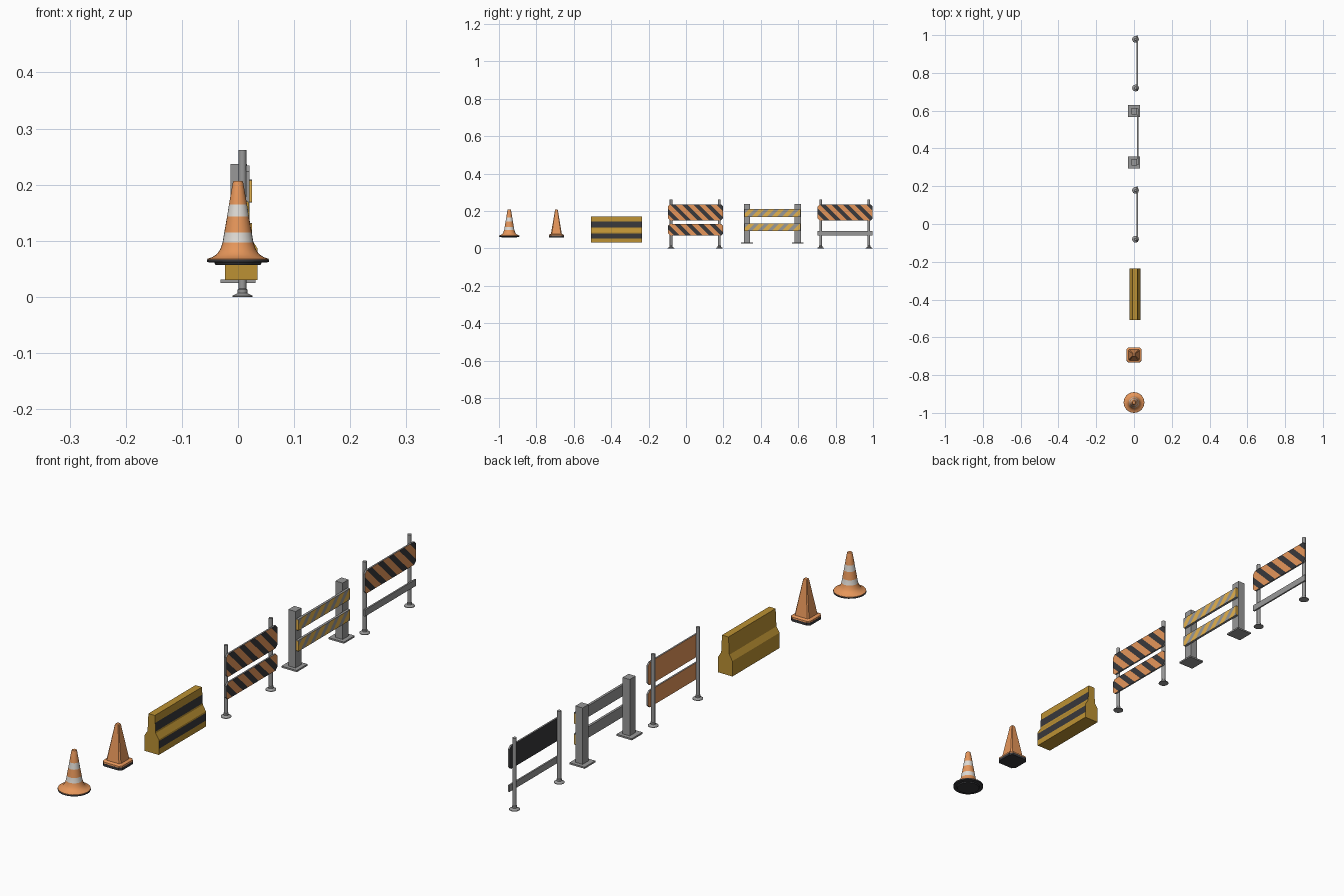
import bpy, bmesh, math
from mathutils import Vector

if "Cube" in bpy.data.objects:
    bpy.data.objects.remove(bpy.data.objects["Cube"])


def mat(name, r, g, b):
    lin = [((c / 255 + 0.055) / 1.055) ** 2.4 for c in (r, g, b)]
    m = bpy.data.materials.new(name)
    m.diffuse_color = (*lin, 1)
    m.use_nodes = True
    m.node_tree.nodes["Principled BSDF"].inputs["Base Color"].default_value = m.diffuse_color
    return m


ORANGE = mat("orange", 230, 150, 90)
DARK = mat("dark_rubber", 56, 56, 59)
WHITE = mat("reflective_white", 222, 218, 212)
YELLOW = mat("barrier_yellow", 188, 145, 51)
GOLD = mat("board_yellow", 228, 178, 78)
GREY = mat("steel_grey", 152, 152, 152)


def finish(bm, name, mats, loc=(0, 0, 0), smooth=False):
    bmesh.ops.recalc_face_normals(bm, faces=bm.faces)
    me = bpy.data.meshes.new(name)
    bm.to_mesh(me)
    bm.free()
    for m in mats:
        me.materials.append(m)
    ob = bpy.data.objects.new(name, me)
    ob.location = loc
    bpy.context.collection.objects.link(ob)
    if smooth:
        bpy.ops.object.select_all(action='DESELECT')
        ob.select_set(True)
        bpy.context.view_layer.objects.active = ob
        bpy.ops.object.shade_smooth_by_angle(angle=math.radians(35))
    return ob


def rings(bm, loops):
    """Skin a stack of equal-length point loops, with both ends capped."""
    vs = [[bm.verts.new(p) for p in loop] for loop in loops]
    n = len(vs[0])
    for a, b in zip(vs, vs[1:]):
        for i in range(n):
            j = (i + 1) % n
            bm.faces.new((a[i], a[j], b[j], b[i]))
    bm.faces.new(vs[0][::-1])
    bm.faces.new(vs[-1])


def lathe(name, prof, mats, loc, n=24, rule=None):
    bm = bmesh.new()
    rings(bm, [[(r * math.cos(2 * math.pi * i / n), r * math.sin(2 * math.pi * i / n), z)
                for i in range(n)] for r, z in prof])
    for f in bm.faces:
        if rule:
            f.material_index = rule(f.calc_center_median().z)
    return finish(bm, name, mats, loc, True)


def square_stack(name, prof, mats, loc):
    """Stack of chamfered squares, each given as (half width, chamfer, z)."""
    bm = bmesh.new()
    loops = []
    for h, c, z in prof:
        k = h - c
        loops.append([(h, -k, z), (h, k, z), (k, h, z), (-k, h, z),
                      (-h, k, z), (-h, -k, z), (-k, -h, z), (k, -h, z)])
    rings(bm, loops)
    return finish(bm, name, mats, loc)


def box(name, lo, hi, m):
    bm = bmesh.new()
    bmesh.ops.create_cube(bm, size=1)
    lo, hi = Vector(lo), Vector(hi)
    for v in bm.verts:
        v.co = [(lo[i] + hi[i]) / 2 + v.co[i] * (hi[i] - lo[i]) for i in range(3)]
    return finish(bm, name, [m])


def striped_board(name, x, y, z, mats, period, share, lean, chamfer):
    """Board with diagonal stripes cut in its +x face; lean 1 falls, -1 rises along y.
    mats: first stripe, second stripe, back and long edges, short ends."""
    (x0, x1), (y0, y1), (z0, z1), c = x, y, z, chamfer
    pts = [(y0 + c, z0), (y1 - c, z0), (y1, z0 + c), (y1, z1 - c),
           (y1 - c, z1), (y0 + c, z1), (y0, z1 - c), (y0, z0 + c)]
    bm = bmesh.new()
    rings(bm, [[(xx, a, b) for a, b in pts] for xx in (x0, x1)])
    start = y0 + lean * (z0 if lean > 0 else z1)
    for k in range(int(0.45 / period)):
        for part in (share, 1):
            bmesh.ops.bisect_plane(bm, geom=bm.verts[:] + bm.edges[:] + bm.faces[:],
                                   plane_co=(0, start + (k + part) * period, 0),
                                   plane_no=(0, 1, lean))
    bm.normal_update()
    for f in bm.faces:
        p = f.calc_center_median()
        if p.x > x1 - 1e-5:
            f.material_index = int(((p.y + lean * p.z - start) / period) % 1 > share)
        elif p.x < x0 + 1e-5:
            f.material_index = 2
        else:
            f.material_index = 3 if abs(f.normal.y) > 0.9 else 4
    return finish(bm, name, mats)


# Round cone with two reflective bands
Y = -0.945
lathe("round_cone_base", [(0.040, 0.057), (0.042, 0.061), (0.055, 0.062), (0.055, 0.067)],
      [DARK], (0, Y, 0))
lathe("round_cone_body",
      [(0.0548, 0.067), (0.0545, 0.068), (0.046, 0.071), (0.038, 0.076), (0.032, 0.084),
       (0.0275, 0.097), (0.0245, 0.115), (0.0195, 0.143), (0.0160, 0.165),
       (0.0095, 0.203), (0.008, 0.207)],
      [ORANGE, WHITE], (0, Y, 0), 24,
      lambda z: int(0.097 < z < 0.115 or 0.143 < z < 0.165))

# Square cone
Y = -0.693
square_stack("square_cone_base", [(0.04, 0.010, 0.058), (0.04, 0.010, 0.068)], [DARK], (0, Y, 0))
square_stack("square_cone_body",
             [(0.0398, 0.010, 0.068), (0.039, 0.009, 0.073), (0.029, 0.005, 0.077),
              (0.0075, 0.0015, 0.205), (0.006, 0.0015, 0.207)], [ORANGE], (0, Y, 0))

# Concrete barrier: mirrored profile pulled along y, stripes on the +x side
side = [(0.029, 0.030), (0.029, 0.052), (0.029, 0.080), (0.029, 0.086), (0.0165, 0.106),
        (0.0160, 0.112), (0.0145, 0.143), (0.013, 0.170)]
prof = side + [(-a, b) for a, b in reversed(side)]
bm = bmesh.new()
rings(bm, [[(a + 0.006, y, b) for a, b in prof] for y in (-0.507, -0.235)])
bm.normal_update()
for f in bm.faces:
    p = f.calc_center_median()
    f.material_index = int(p.x > 0.015 and abs(f.normal.y) < 0.5
                           and (0.052 < p.z < 0.080 or 0.112 < p.z < 0.143))
finish(bm, "wall_barrier", [YELLOW, DARK])

# Two barricades on round posts
POST = [(0.018, 0.0), (0.018, 0.002), (0.010, 0.006), (0.0085, 0.007), (0.0085, 0.013),
        (0.007, 0.015), (0.007, 0.262)]
for label, y in (("double", 0.049), ("single", 0.849)):
    for tag, s in (("near", -1), ("far", 1)):
        lathe(f"{label}_barricade_{tag}_post", POST, [GREY], (0.008, y + s * 0.129, 0), 16)
    span = (y - 0.145, y + 0.149)
    front = (0.0145, 0.0205)
    back = ORANGE if label == "double" else DARK
    mats = [ORANGE, DARK, back, GREY, GREY]
    striped_board(f"{label}_barricade_upper_board", front, span, (0.150, 0.234),
                  mats, 0.062, 0.53, 1, 0.010)
    if label == "double":
        striped_board("double_barricade_lower_board", front, span, (0.069, 0.130),
                      mats, 0.062, 0.53, 1, 0.010)
    else:
        box("single_barricade_rail", (0.0145, span[0], 0.069), (0.0205, span[1], 0.093), GREY)

# Fence barricade on square posts
for tag, y in (("near", 0.326), ("far", 0.598)):
    box(f"fence_{tag}_foot", (-0.031, y - 0.031, 0.025), (0.031, y + 0.031, 0.031), GREY)
    box(f"fence_{tag}_post", (-0.013, y - 0.017, 0.031), (0.016, y + 0.017, 0.237), GREY)
for tag, z in (("upper", (0.168, 0.209)), ("lower", (0.092, 0.132))):
    striped_board(f"fence_{tag}_board", (0.016, 0.025), (0.312, 0.612), z,
                  [GREY, GOLD, GREY, GOLD, GREY], 0.054, 0.45, -1, 0.0015)
